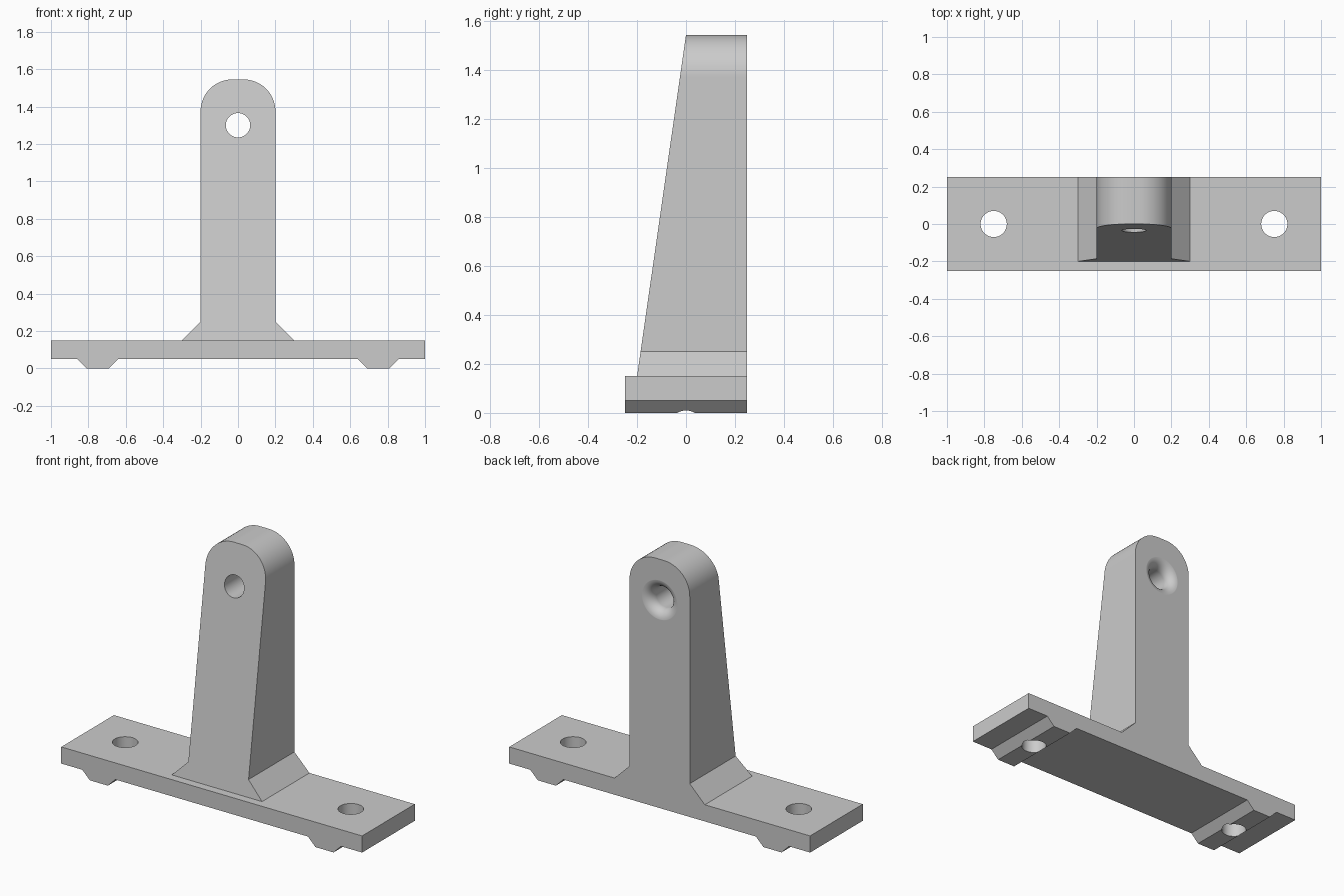
import bpy
import bmesh
from math import sin, cos, pi, radians
from mathutils import Matrix

cube = bpy.data.objects.get("Cube")
if cube:
    bpy.data.objects.remove(cube, do_unlink=True)

GREY = (0.6, 0.6, 0.6, 1.0)
grey = bpy.data.materials.new("plain_grey")
grey.use_nodes = True
grey.diffuse_color = GREY
grey.node_tree.nodes["Principled BSDF"].inputs["Base Color"].default_value = GREY

BACK = 0.25
PLATE_TOP = 0.15
TOP = 1.545


def make_object(name, bm):
    bmesh.ops.recalc_face_normals(bm, faces=bm.faces)
    mesh = bpy.data.meshes.new(name)
    bm.to_mesh(mesh)
    bm.free()
    mesh.materials.append(grey)
    obj = bpy.data.objects.new(name, mesh)
    bpy.context.collection.objects.link(obj)
    return obj


def prism(name, half, front):
    """Mirror a half profile in x, and span it from front(z) to the back."""
    outline = half + [(-x, z) for x, z in reversed(half)]
    bm = bmesh.new()
    near = [bm.verts.new((x, front(z), z)) for x, z in outline]
    far = [bm.verts.new((x, BACK, z)) for x, z in outline]
    bm.faces.new(near)
    bm.faces.new(far)
    for i in range(len(outline)):
        j = (i + 1) % len(outline)
        bm.faces.new((near[i], near[j], far[j], far[i]))
    return make_object(name, bm)


def lathe(name, profile, matrix):
    """Spin a closed (radius, height) profile about z, then place it."""
    bm = bmesh.new()
    verts = [bm.verts.new((r, 0, h)) for r, h in profile]
    edges = [bm.edges.new(pair) for pair in zip(verts, verts[1:])]
    bmesh.ops.spin(bm, geom=verts + edges, cent=(0, 0, 0), axis=(0, 0, 1),
                   angle=2 * pi, steps=48)
    bmesh.ops.remove_doubles(bm, verts=bm.verts, dist=0.0001)
    bm.transform(matrix)
    return make_object(name, bm)


def activate(obj):
    bpy.ops.object.select_all(action="DESELECT")
    obj.select_set(True)
    bpy.context.view_layer.objects.active = obj


def cut(obj, cutter):
    cutter.hide_render = True
    mod = obj.modifiers.new("hole", "BOOLEAN")
    mod.operation = "DIFFERENCE"
    mod.solver = "EXACT"
    mod.object = cutter
    activate(obj)
    bpy.ops.object.modifier_apply(modifier=mod.name)
    bpy.data.objects.remove(cutter, do_unlink=True)


# Base plate with a tapered foot rib under each end
base = prism("base_plate", [
    (0.64, 0.05), (0.69, 0), (0.81, 0), (0.86, 0.05), (1, 0.05), (1, PLATE_TOP),
], lambda z: -BACK)

# Screw holes through the plate and ribs
for side in (-1, 1):
    cut(base, lathe("screw_hole", [(0, -1), (0.07, -1), (0.07, 1), (0, 1)],
                    Matrix.Translation((side * 0.75, 0, 0))))

# Upright with flared foot, rounded top and sloping front
corner = 0.17
arc = [(0.2 - corner + corner * cos(a), TOP - corner + corner * sin(a))
       for a in (i * pi / 32 for i in range(17))]
upright = prism("upright", [(0.3, PLATE_TOP), (0.2, 0.25)] + arc,
                lambda z: -0.2 * (TOP - z) / (TOP - PLATE_TOP))

# Pivot hole, with its mouth rounded over at the back
bore, lip = 0.065, 0.06
mouth = [(bore + lip - lip * cos(a), BACK + 0.0005 - lip + lip * sin(a))
         for a in (i * pi / 20 for i in range(11))]
cut(upright, lathe("pivot_hole",
                   [(0, -0.5), (bore, -0.5)] + mouth + [(bore + lip, 0.4), (0, 0.4)],
                   Matrix.Translation((0, 0, 1.3)) @ Matrix.Rotation(radians(-90), 4, "X")))

# Smooth the curved faces and keep the flat ones crisp
for obj in (base, upright):
    activate(obj)
    bpy.ops.object.shade_smooth_by_angle(angle=radians(30))
    weighted = obj.modifiers.new("even_shading", "WEIGHTED_NORMAL")
    weighted.keep_sharp = True
